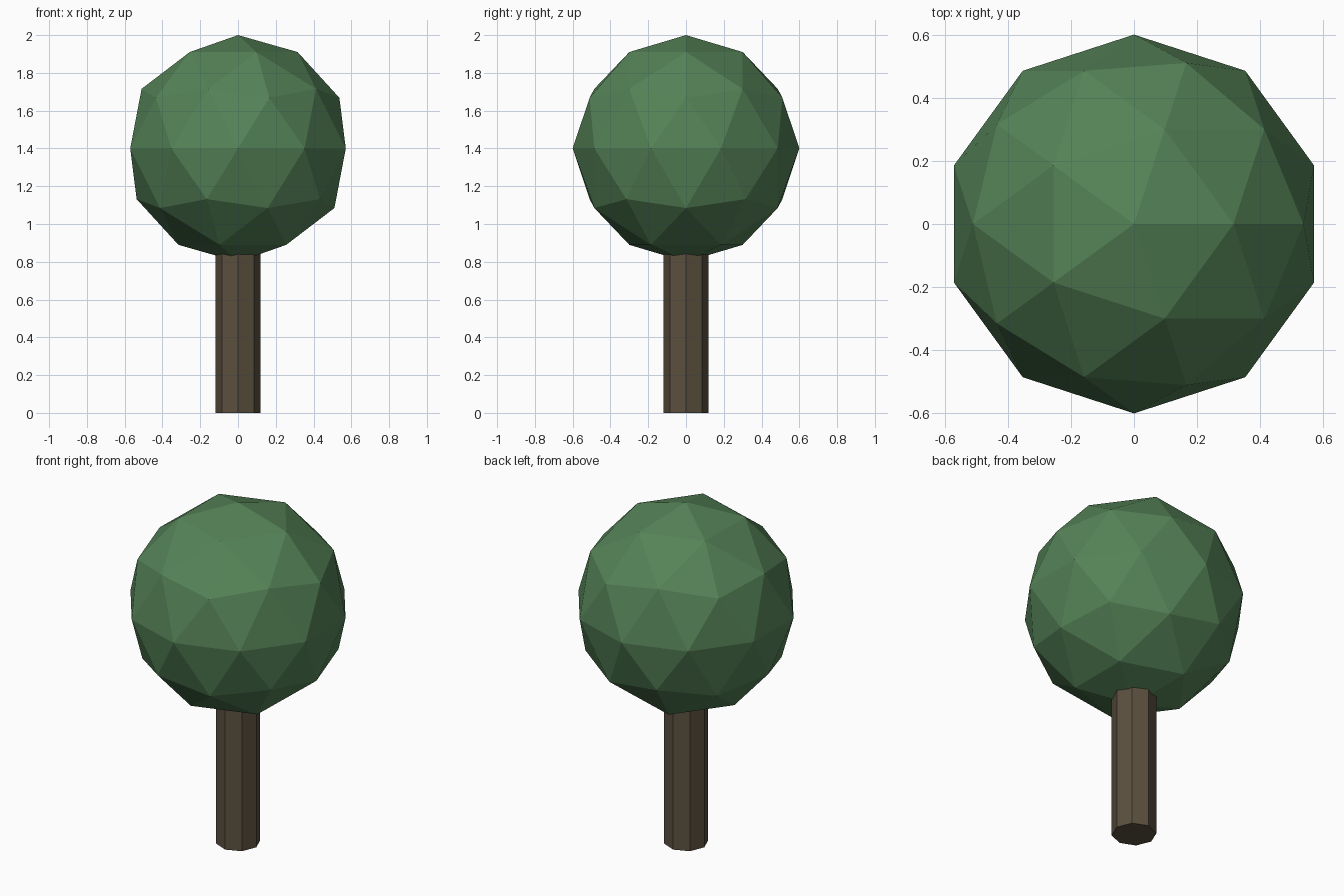
import bpy

if "Cube" in bpy.data.objects:
    bpy.data.objects.remove(bpy.data.objects["Cube"])


def material(name, rgb):
    m = bpy.data.materials.new(name)
    m.diffuse_color = (*rgb, 1.0)
    m.use_nodes = True
    m.node_tree.nodes["Principled BSDF"].inputs["Base Color"].default_value = m.diffuse_color
    return m


def finish(name, mat):
    obj = bpy.context.object
    obj.name = name
    obj.data.materials.append(mat)
    return obj


# Trunk: eight-sided post running up into the crown
bpy.ops.mesh.primitive_cylinder_add(vertices=8, radius=0.12, depth=1.0,
                                    location=(0, 0, 0.5))
finish("trunk", material("bark brown", (0.105, 0.08, 0.05)))

# Crown: faceted ball of leaves
bpy.ops.mesh.primitive_ico_sphere_add(subdivisions=2, radius=0.6,
                                      location=(0, 0, 1.4))
finish("crown", material("leaf green", (0.09, 0.225, 0.095)))
